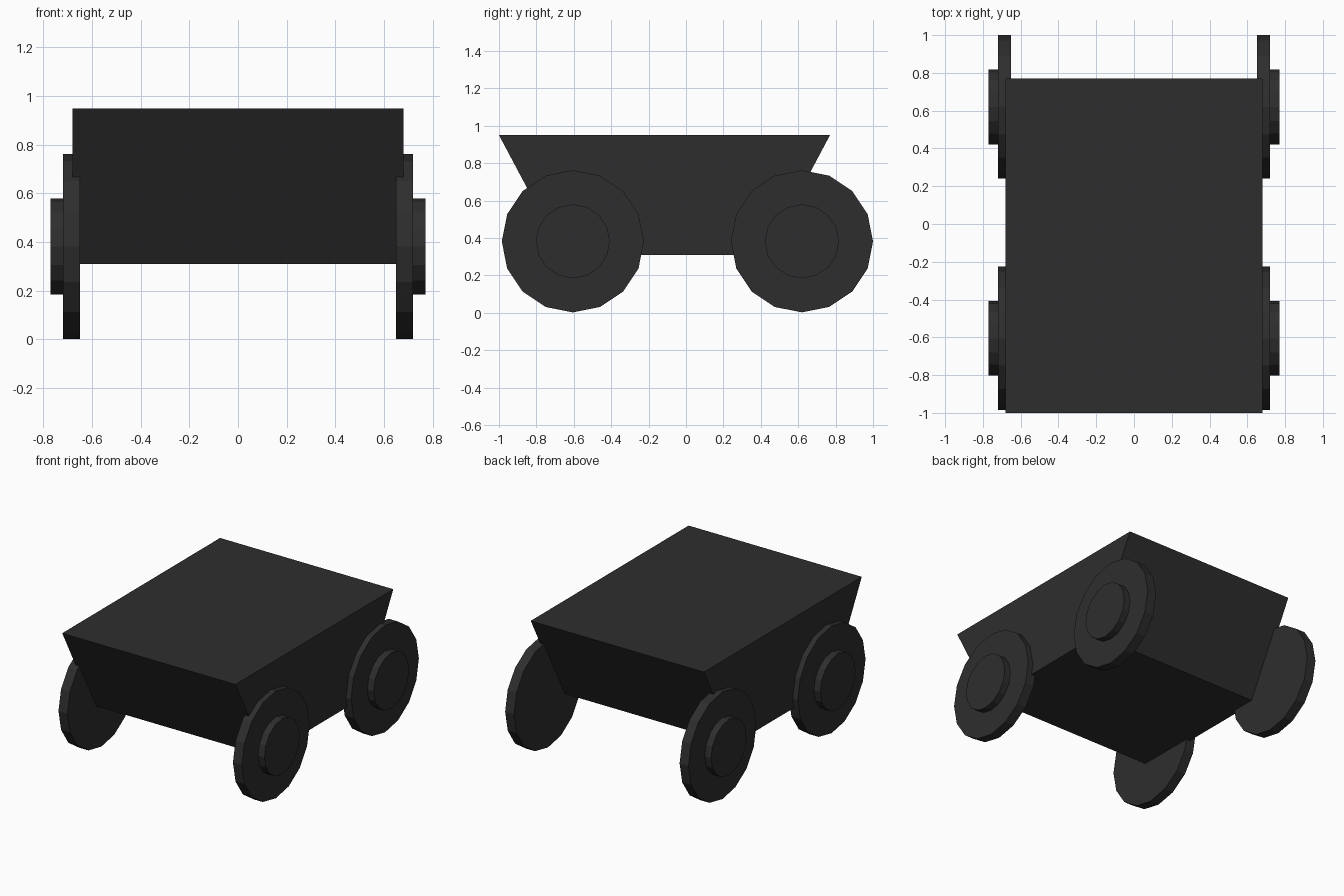
import bpy, bmesh, math

if "Cube" in bpy.data.objects:
    bpy.data.objects.remove(bpy.data.objects["Cube"])

# Dark finish shared by all parts
dark = bpy.data.materials.new("dark_finish")
dark.diffuse_color = (0.027, 0.027, 0.027, 1)
dark.use_nodes = True
dark.node_tree.nodes["Principled BSDF"].inputs["Base Color"].default_value = dark.diffuse_color


def disc(name, radius, x_inner, x_outer, y, z, side):
    """Flat 16-sided disc with its axle along x."""
    bpy.ops.mesh.primitive_cylinder_add(
        vertices=16, radius=radius, depth=x_outer - x_inner,
        location=(side * (x_inner + x_outer) / 2, y, z),
        rotation=(0, math.pi / 2, 0))
    ob = bpy.context.object
    ob.name = name
    ob.data.materials.append(dark)


# Cart body: side profile (y, z) extruded across the width
profile = [(-1.0, 0.95), (-0.66, 0.31), (0.43, 0.31), (0.77, 0.95)]
half_width = 0.68
bm = bmesh.new()
face = bm.faces.new([bm.verts.new((-half_width, y, z)) for y, z in profile])
out = bmesh.ops.extrude_face_region(bm, geom=[face])
moved = [g for g in out["geom"] if isinstance(g, bmesh.types.BMVert)]
bmesh.ops.translate(bm, verts=moved, vec=(2 * half_width, 0, 0))
bmesh.ops.recalc_face_normals(bm, faces=bm.faces)
mesh = bpy.data.meshes.new("cart_body")
bm.to_mesh(mesh)
bm.free()
mesh.materials.append(dark)
bpy.context.collection.objects.link(bpy.data.objects.new("cart_body", mesh))

# Four wheels, each with a raised hub on the outside
for end, y in (("front", -0.605), ("rear", 0.62)):
    for label, side in (("left", -1), ("right", 1)):
        disc(f"{end}_{label}_wheel", 0.38, 0.65, 0.72, y, 0.382, side)
        disc(f"{end}_{label}_hub", 0.198, 0.71, 0.77, y, 0.382, side)
